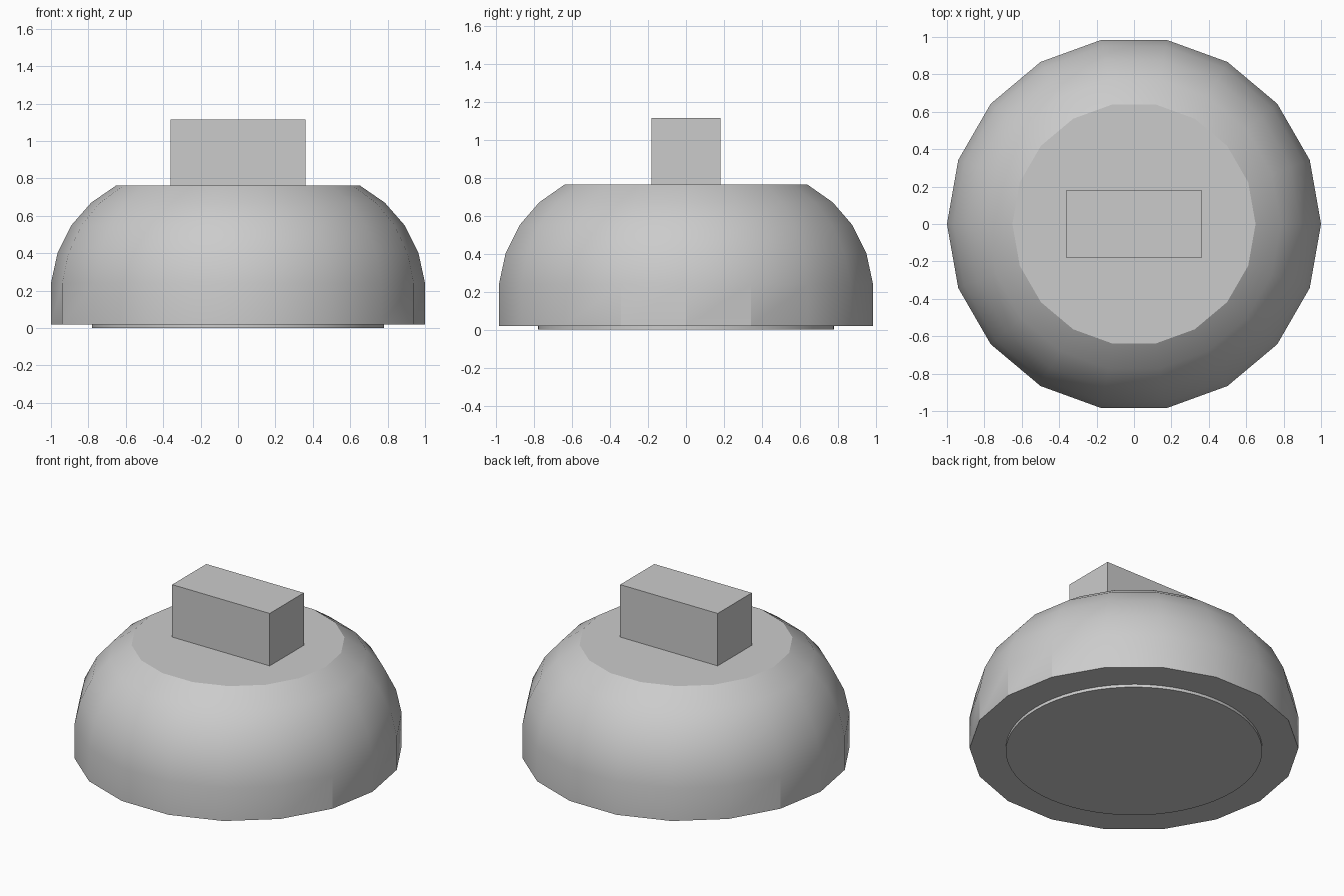
import bpy
import bmesh
import math

cube = bpy.data.objects.get("Cube")
if cube:
    bpy.data.objects.remove(cube, do_unlink=True)

grey = bpy.data.materials.new("light grey")
grey.use_nodes = True
colour = (0.6, 0.6, 0.6, 1)
grey.diffuse_color = colour
grey.node_tree.nodes["Principled BSDF"].inputs["Base Color"].default_value = colour


def lathe(name, profile, sides, sharp_columns=()):
    """Closed turned solid: profile is (radius, height) from bottom to top."""
    bm = bmesh.new()
    rings = []
    for r, z in profile:
        angles = [math.tau * i / sides for i in range(sides)]
        rings.append([bm.verts.new((r * math.cos(a), r * math.sin(a), z)) for a in angles])
    for low, high in zip(rings, rings[1:]):
        for i in range(sides):
            j = (i + 1) % sides
            bm.faces.new((low[i], low[j], high[j], high[i])).smooth = True
    bm.faces.new(rings[0][::-1])
    bm.faces.new(rings[-1])
    # Crisp rims around both flat ends
    for ring in (rings[0], rings[-1]):
        for i in range(sides):
            bm.edges.get((ring[i - 1], ring[i])).smooth = False
    # Crisp upright edges on the lowest band
    for i in sharp_columns:
        bm.edges.get((rings[0][i], rings[1][i])).smooth = False
    mesh = bpy.data.meshes.new(name)
    bm.to_mesh(mesh)
    bm.free()
    mesh.materials.append(grey)
    obj = bpy.data.objects.new(name, mesh)
    bpy.context.collection.objects.link(obj)
    return obj


# Domed body with a flat top
lathe("domed_body",
      [(1, 0.02), (1, 0.24), (0.965, 0.4), (0.89, 0.55), (0.785, 0.67), (0.65, 0.763)],
      18, sharp_columns=(17, 0, 1, 8, 9, 10))

# Thin round pad underneath
lathe("base_pad", [(0.78, 0), (0.78, 0.02)], 64)

# Block handle on top
bpy.ops.mesh.primitive_cube_add(size=1, location=(0, 0, 0.939))
handle = bpy.context.object
handle.name = "block_handle"
handle.scale = (0.724, 0.362, 0.352)
handle.data.materials.append(grey)
